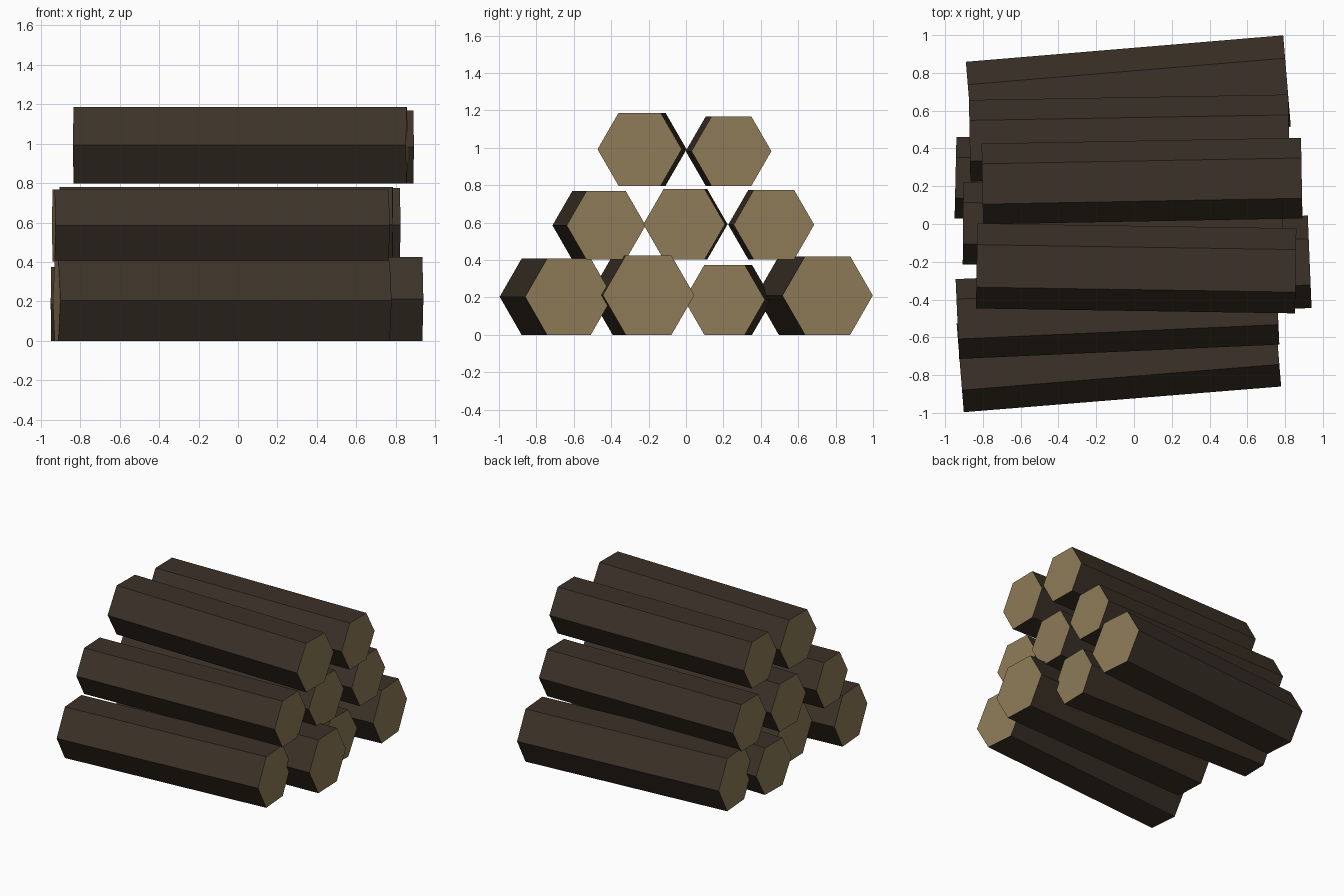
import bpy
import math
from mathutils import Matrix, Vector

if "Cube" in bpy.data.objects:
    bpy.data.objects.remove(bpy.data.objects["Cube"])


def flat_colour(name, rgb):
    m = bpy.data.materials.new(name)
    m.diffuse_color = (*rgb, 1.0)
    m.use_nodes = True
    m.node_tree.nodes["Principled BSDF"].inputs["Base Color"].default_value = m.diffuse_color
    return m


bark = flat_colour("dark bark", (0.045, 0.032, 0.021))
cut_wood = flat_colour("cut wood", (0.27, 0.20, 0.10))


def log(name, left, right, bottom, height):
    """Six-sided log between two (x, y) end centres, flat side down."""
    a, b = Vector(left), Vector(right)
    d = b - a
    radius = height / math.sqrt(3)
    bpy.ops.mesh.primitive_cylinder_add(vertices=6, radius=radius, depth=d.length)
    ob = bpy.context.object
    ob.name = name
    # lay the axis along x with points to the sides, then turn and place it
    mid = (a + b) / 2
    lay = Matrix.Rotation(math.pi / 2, 4, 'Y')
    yaw = Matrix.Rotation(math.atan2(d.y, d.x), 4, 'Z')
    place = Matrix.Translation((mid.x, mid.y, bottom + height / 2))
    ob.data.transform(place @ yaw @ lay)
    ob.data.materials.append(bark)
    ob.data.materials.append(cut_wood)
    # sawn ends are the faces looking along the log
    for p in ob.data.polygons:
        p.use_smooth = False
        p.material_index = 1 if abs(p.normal.x) > 0.8 else 0


# bottom row
log("bottom_log_1", (-0.92, -0.762), (0.76, -0.626), 0.0, 0.407)
log("bottom_log_2", (-0.76, -0.270), (0.93, -0.200), 0.0, 0.424)
log("bottom_log_3", (-0.945, 0.245), (0.75, 0.206), 0.0, 0.374)
log("bottom_log_4", (-0.87, 0.617), (0.81, 0.757), 0.0, 0.420)
# middle row
log("middle_log_1", (-0.935, -0.503), (0.76, -0.427), 0.402, 0.366)
log("middle_log_2", (-0.905, 0.004), (0.785, -0.010), 0.402, 0.378)
log("middle_log_3", (-0.87, 0.441), (0.82, 0.470), 0.402, 0.373)
# top row
log("top_log_1", (-0.833, -0.222), (0.856, -0.248), 0.797, 0.390)
log("top_log_2", (-0.803, 0.212), (0.888, 0.243), 0.797, 0.370)
